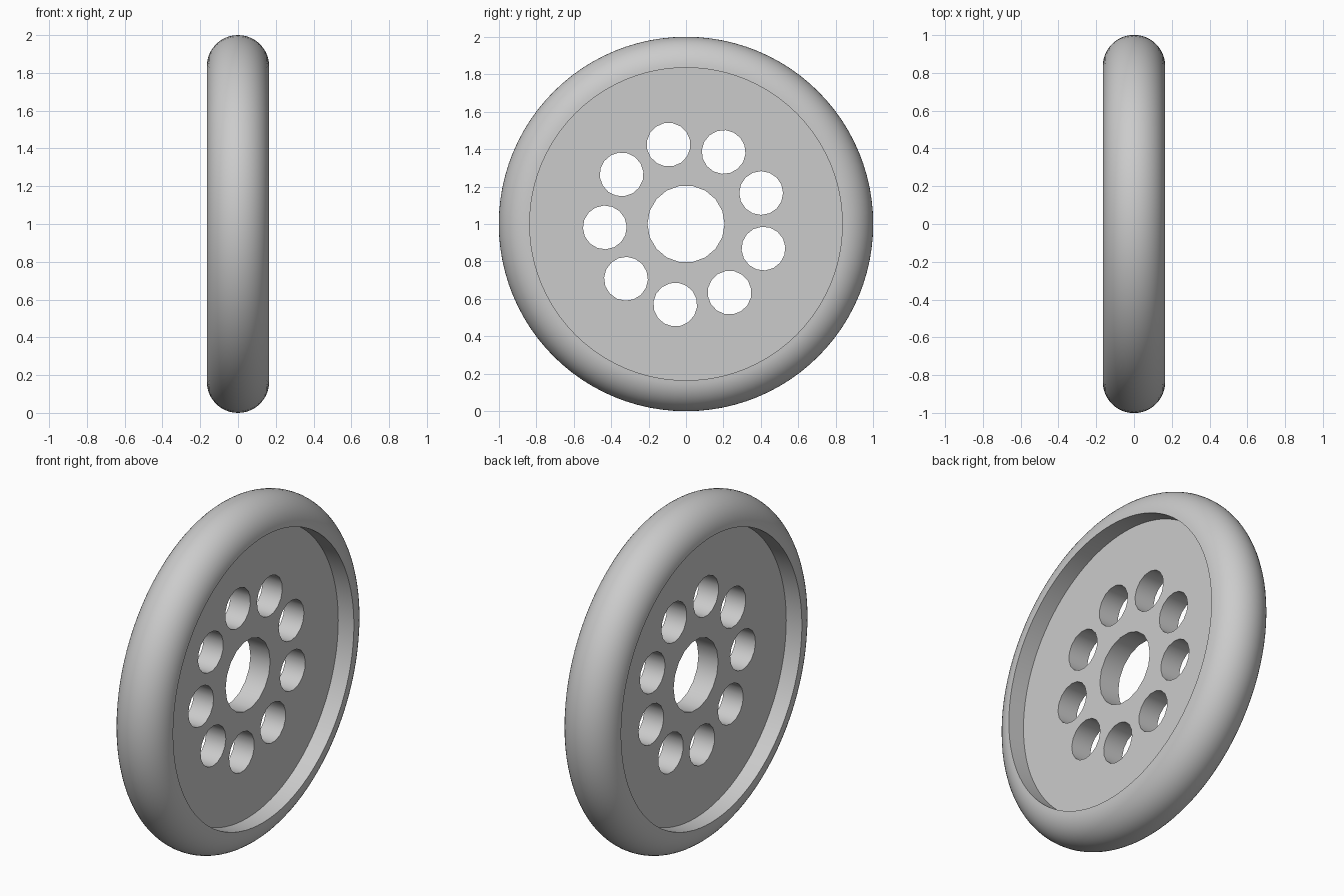
import bpy
import bmesh
from math import cos, sin, pi, radians
from mathutils import Matrix, Vector

if "Cube" in bpy.data.objects:
    bpy.data.objects.remove(bpy.data.objects["Cube"])

HALF_WIDTH = 0.165
RIM_RADIUS = 0.835
DISC_HALF = 0.064
CENTRE = Vector((0, 0, 1))
SEGMENTS = 96

grey = bpy.data.materials.new("light_grey")
grey.use_nodes = True
colour = (0.6, 0.6, 0.6, 1)
grey.diffuse_color = colour
grey.node_tree.nodes["Principled BSDF"].inputs["Base Color"].default_value = colour


def make_object(name, bm):
    mesh = bpy.data.meshes.new(name)
    bm.to_mesh(mesh)
    bm.free()
    obj = bpy.data.objects.new(name, mesh)
    bpy.context.collection.objects.link(obj)
    mesh.materials.append(grey)
    return obj


def add_axle_cylinder(bm, radius, depth, sides, y=0, z=0, turn=0):
    """Cylinder along x, placed relative to the wheel centre."""
    place = (Matrix.Translation(CENTRE + Vector((0, y, z)))
             @ Matrix.Rotation(turn, 4, 'X') @ Matrix.Rotation(pi / 2, 4, 'Y'))
    bmesh.ops.create_cone(bm, cap_ends=True, segments=sides, radius1=radius,
                          radius2=radius, depth=depth, matrix=place)


def smooth(obj, angle):
    bpy.ops.object.select_all(action='DESELECT')
    obj.select_set(True)
    bpy.context.view_layer.objects.active = obj
    bpy.ops.object.shade_smooth_by_angle(angle=radians(angle))


# Tyre: half-round section with a straight inner wall, spun about the axle
bm = bmesh.new()
steps = 24
ring = []
for i in range(steps + 1):
    a = pi * i / steps
    ring.append(bm.verts.new((HALF_WIDTH * cos(a), 0,
                              1 + RIM_RADIUS + HALF_WIDTH * sin(a))))
edges = [bm.edges.new((ring[i], ring[(i + 1) % len(ring)])) for i in range(len(ring))]
bmesh.ops.spin(bm, geom=ring + edges, cent=CENTRE, axis=(1, 0, 0),
               angle=2 * pi, steps=SEGMENTS, use_duplicate=False)
bmesh.ops.remove_doubles(bm, verts=bm.verts, dist=0.0001)
bmesh.ops.recalc_face_normals(bm, faces=bm.faces)
tyre = make_object("tyre", bm)
smooth(tyre, 40)

# Recessed wheel disc
bm = bmesh.new()
add_axle_cylinder(bm, RIM_RADIUS + 0.01, 2 * DISC_HALF, SEGMENTS)
disc = make_object("wheel_disc", bm)

# Cutter: axle bore and a ring of nine round holes
bm = bmesh.new()
add_axle_cylinder(bm, 0.206, 0.6, 18)
for i in range(9):
    a = radians(22.4 + 40 * i)
    add_axle_cylinder(bm, 0.117, 0.6, 16, 0.434 * cos(a), 0.434 * sin(a), a)
cutter = make_object("hole_cutter", bm)

cut = disc.modifiers.new("holes", 'BOOLEAN')
cut.operation = 'DIFFERENCE'
cut.solver = 'EXACT'
cut.object = cutter
bpy.context.view_layer.update()
bpy.ops.object.select_all(action='DESELECT')
disc.select_set(True)
bpy.context.view_layer.objects.active = disc
bpy.ops.object.modifier_apply(modifier=cut.name)
bpy.data.objects.remove(cutter)
smooth(disc, 30)
